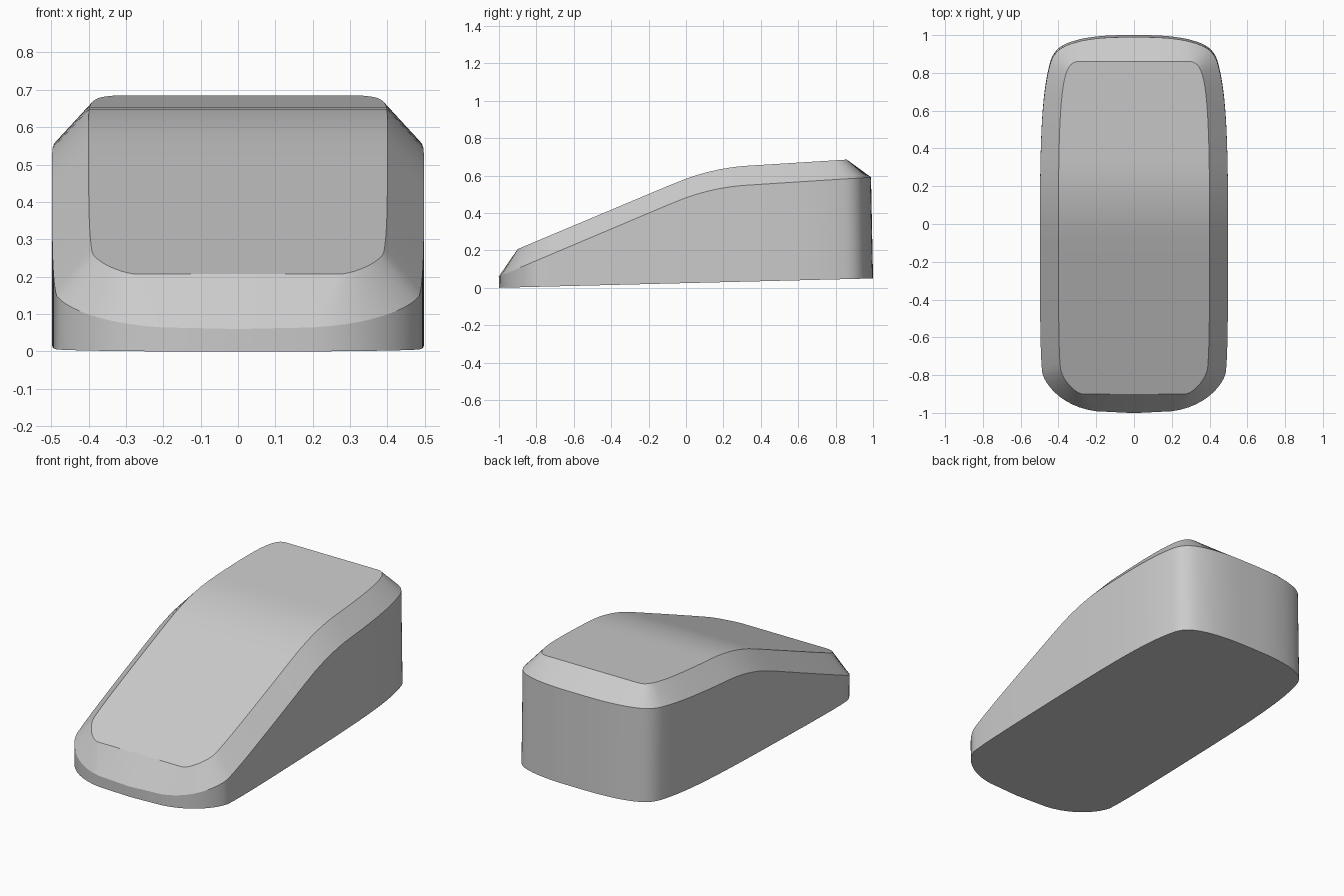
import bpy
import bmesh
from mathutils import Vector
from mathutils.geometry import interpolate_bezier

cube = bpy.data.objects.get("Cube")
if cube:
    bpy.data.objects.remove(cube, do_unlink=True)

# Samples per outline segment: nose, front corner, long sides, back corner, tail
STEPS = [1, 10, 14, 24, 10, 8]
CORNER_END = sum(STEPS[:-1])


def outline(points):
    """Half outline from nose to tail, sampled along chained curve segments."""
    result = [Vector(points[0])]
    for k, steps in enumerate(STEPS):
        knots = [Vector(p) for p in points[3 * k:3 * k + 4]]
        result += interpolate_bezier(*knots, steps + 1)[1:]
    return result


def soft_min(a, b, k=0.07):
    h = max(k - abs(a - b), 0) / k
    return min(a, b) - h * h * k / 4


def base_height(y):
    return 0.025 * (y + 1)


def rim_height(y):
    return soft_min(0.48 + 0.42 * y, 0.527 + 0.064 * y)


def top_height(y):
    return soft_min(0.585 + 0.42 * y, 0.632 + 0.062 * y)


outer = outline([
    (0, -1), (0.07, -1), (0.14, -1), (0.2, -0.99),
    (0.36, -0.97), (0.46, -0.87), (0.485, -0.79),
    (0.498, -0.7), (0.498, -0.4), (0.498, 0),
    (0.498, 0.5), (0.485, 0.72), (0.44, 0.87),
    (0.415, 0.94), (0.36, 0.96), (0.28, 0.98),
    (0.18, 1), (0.1, 1), (0, 1)])
inner = outline([
    (0, -0.9), (0.1, -0.9), (0.2, -0.9), (0.27, -0.9),
    (0.31, -0.9), (0.385, -0.82), (0.39, -0.76),
    (0.4, -0.65), (0.4, -0.4), (0.4, 0),
    (0.4, 0.5), (0.39, 0.72), (0.355, 0.81),
    (0.34, 0.84), (0.33, 0.86), (0.29, 0.86),
    (0.2, 0.86), (0.1, 0.86), (0, 0.86)])

bm = bmesh.new()
base, rim, top = [], [], []
for o, i in zip(outer, inner):
    base.append(bm.verts.new((o.x, o.y, base_height(o.y))))
    lean = 0.02 * (rim_height(o.y) - base_height(o.y))
    rim.append(bm.verts.new((o.x, o.y - lean, rim_height(o.y))))
    top.append(bm.verts.new((i.x, i.y, top_height(i.y))))

# Side wall and sloped shoulder
for low, high in ((base, rim), (rim, top)):
    for j in range(len(low) - 1):
        bm.faces.new((low[j], low[j + 1], high[j + 1], high[j]))

# Flat underside
bm.faces.new(base)

# Curved top, in strips out to the centre line
spine = {j: bm.verts.new((0, top[j].co.y, top[j].co.z))
         for j in range(2, CORNER_END)}
bm.faces.new((top[0], top[1], top[2], spine[2]))
for j in range(2, CORNER_END - 1):
    bm.faces.new((spine[j], top[j], top[j + 1], spine[j + 1]))
bm.faces.new([spine[CORNER_END - 1]] + top[CORNER_END - 1:])

# Mirrored other half
bmesh.ops.mirror(bm, geom=bm.verts[:] + bm.edges[:] + bm.faces[:],
                 axis='X', merge_dist=0.0001)
bmesh.ops.recalc_face_normals(bm, faces=bm.faces)
mesh = bpy.data.meshes.new("wedge_body")
bm.to_mesh(mesh)
bm.free()

body = bpy.data.objects.new("wedge_body", mesh)
bpy.context.collection.objects.link(body)

# Plain grey material
grey = bpy.data.materials.new("plain_grey")
grey.use_nodes = True
colour = (0.6, 0.6, 0.6, 1)
grey.diffuse_color = colour
grey.node_tree.nodes["Principled BSDF"].inputs["Base Color"].default_value = colour
mesh.materials.append(grey)

# Smooth surfaces with crisp creases
bpy.ops.object.select_all(action='DESELECT')
body.select_set(True)
bpy.context.view_layer.objects.active = body
bpy.ops.object.shade_smooth_by_angle(angle=0.42)
